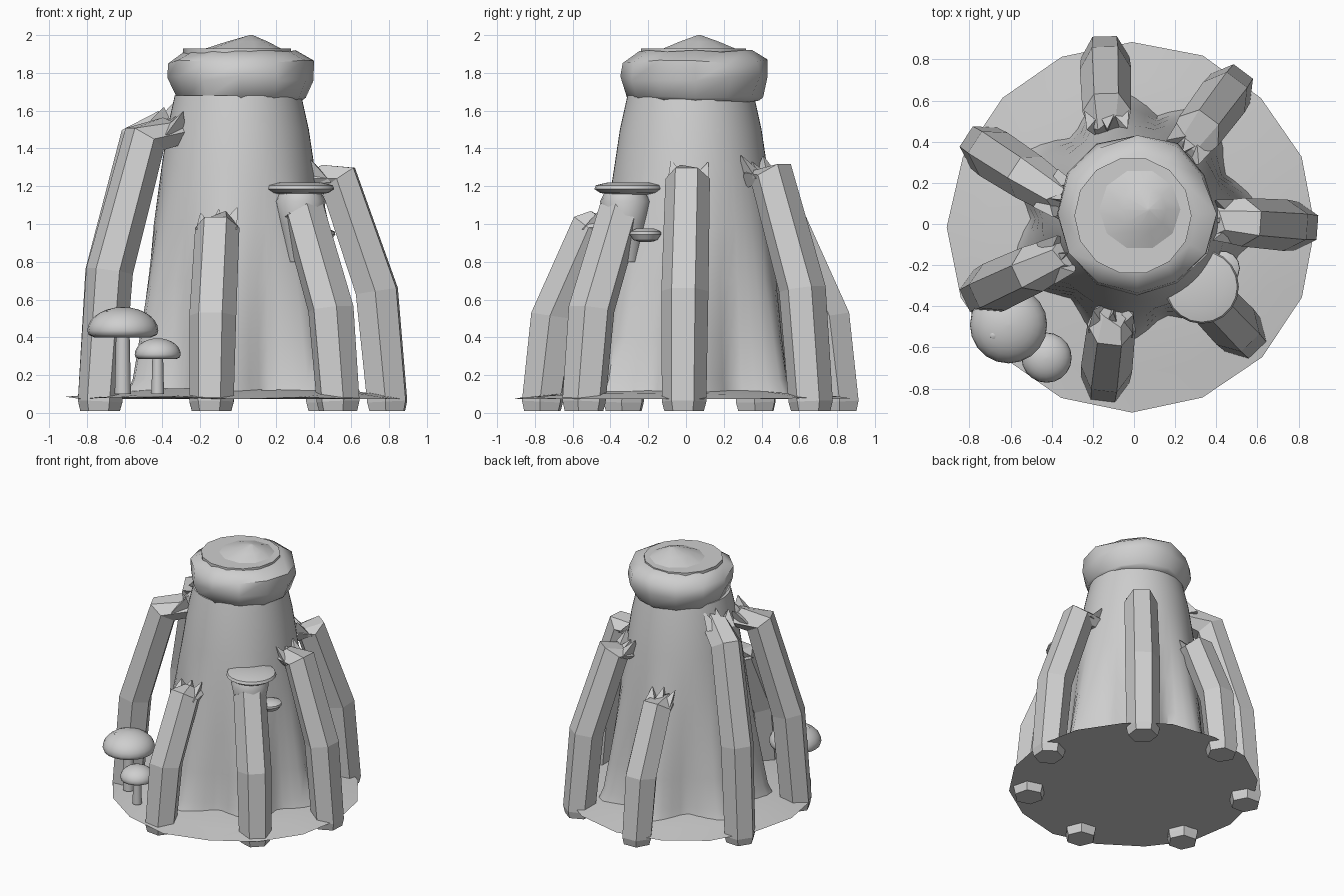
import bpy, bmesh, math, random
from mathutils import Vector

cube = bpy.data.objects.get("Cube")
if cube:
    bpy.data.objects.remove(cube, do_unlink=True)
random.seed(4)

GREY = (0.62, 0.62, 0.62, 1)
grey = bpy.data.materials.new("plain grey")
grey.use_nodes = True
grey.diffuse_color = GREY
grey.node_tree.nodes["Principled BSDF"].inputs["Base Color"].default_value = GREY
UP = Vector((0, 0, 1))

# name, foot position, end position, knee height, end height
LEGS = [
    ("left_leg", (0.79, -0.01), (0.38, 0.02), 1.29, 1.23),
    ("back_left_leg", (0.47, 0.66), (0.23, 0.34), 1.31, 1.25),
    ("back_leg", (-0.14, 0.81), (-0.13, 0.45), 1.03, 0.98),
    ("back_right_leg", (-0.73, 0.37), (-0.33, 0.11), 1.49, 1.53),
    ("front_right_leg", (-0.73, -0.33), (-0.32, -0.14), 1.5, 1.48),
    ("front_leg", (-0.14, -0.76), (-0.1, -0.42), 1.03, 0.98),
    ("front_left_leg", (0.53, -0.54), (0.28, -0.28), 1.1, 1.05),
]


def skin(name, rings, smooth=None):
    """Join equal rings of points into a tube and close its ends."""
    bm = bmesh.new()
    loops = [[bm.verts.new(p) for p in ring] for ring in rings]
    n = len(loops[0])
    for a, b in zip(loops, loops[1:]):
        for i in range(n):
            j = (i + 1) % n
            bm.faces.new((a[i], a[j], b[j], b[i]))
    bm.faces.new(loops[0][::-1])
    bm.faces.new(loops[-1])
    bmesh.ops.recalc_face_normals(bm, faces=bm.faces)
    mesh = bpy.data.meshes.new(name)
    bm.to_mesh(mesh)
    bm.free()
    mesh.materials.append(grey)
    obj = bpy.data.objects.new(name, mesh)
    bpy.context.collection.objects.link(obj)
    if smooth:
        bpy.ops.object.select_all(action="DESELECT")
        obj.select_set(True)
        bpy.context.view_layer.objects.active = obj
        bpy.ops.object.shade_smooth_by_angle(angle=math.radians(smooth))


def lathe(name, centre, profile, sides, smooth=40, wobble=0.0, lean=0.0):
    """Turn (radius, z) pairs round a centre; the outline may be uneven or lean along x."""
    top = profile[-1][1]
    rings = []
    for r, z in profile:
        ring = []
        for i in range(sides):
            a = math.tau * i / sides
            k = r * (1 + random.uniform(-wobble, wobble))
            dz = random.uniform(-wobble, wobble) * r
            ring.append((centre[0] + lean * (top - z) + k * math.cos(a),
                         centre[1] + k * math.sin(a), z + dz))
        rings.append(ring)
    skin(name, rings, smooth)


# Trunk with buttresses swelling out behind each leg near the ground
bearings = [math.atan2(foot[1], foot[0]) for _, foot, *_ in LEGS]
trunk = []
for r, z, swell in [(0.5, 0.09, 0.16), (0.485, 0.18, 0.13), (0.475, 0.4, 0.095),
                    (0.46, 0.7, 0.05), (0.445, 1.0, 0.01), (0.405, 1.3, 0),
                    (0.375, 1.5, 0), (0.335, 1.68, 0)]:
    ring = []
    for i in range(56):
        a = math.tau * i / 56
        near = max(math.cos(a - b) for b in bearings)
        k = r + swell * max(0, 1 - math.acos(min(1, near)) / 0.45)
        ring.append((k * math.cos(a), 0.025 + k * math.sin(a), z))
    trunk.append(ring)
skin("trunk", trunk, 45)

# Ground disc, gently rising to the trunk, flat underneath
lathe("ground", (-0.01, -0.015), [(0.895, 0.08), (0.72, 0.1), (0.5, 0.125)],
      16, smooth=40, wobble=0.01)

# Lumpy collar and the low mound on top
lathe("collar", (0.015, 0.05),
      [(0.325, 1.655), (0.35, 1.67), (0.385, 1.77), (0.375, 1.86), (0.29, 1.92)],
      12, smooth=50, wobble=0.035)
lathe("crown_rim", (-0.005, 0.04), [(0.285, 1.86), (0.285, 1.93), (0.25, 1.93)], 14, smooth=30)
lathe("crown_mound", (0.07, 0.07), [(0.21, 1.925), (0.11, 1.965), (0.008, 2.0)],
      10, smooth=30, lean=-0.6)


# Hexagonal legs: foot, shin, bent knee, splintered end inside the trunk
def leg(name, foot, aim, height, end):
    foot = Vector((*foot, 0))
    inward = Vector((*aim, 0)) - foot
    reach = inward.length
    inward.normalize()
    side = UP.cross(inward)
    # each row: distance inward, height, radius, tilt of the ring
    rows = [(0.0, 0.01, 0.105, 0.0), (0.0, 0.06, 0.118, 0.05),
            (0.055, height * 0.5, 0.125, 0.15),
            (0.26, height - 0.05, 0.118, 0.6),
            (reach, end, 0.09, 0.9)]
    rings = []
    for k, (d, z, r, tilt) in enumerate(rows):
        centre = foot + inward * d + UP * z
        out = -inward * math.cos(tilt) + UP * math.sin(tilt)
        ring = []
        for i in range(6):
            a = math.tau * (i + 0.5) / 6
            p = centre + out * (r * math.cos(a)) + side * (r * math.sin(a))
            if k == len(rows) - 1:
                p += inward * random.uniform(-0.04, 0.04) + UP * random.uniform(-0.04, 0.03)
            ring.append(p)
        rings.append(ring)
    skin(name, rings)
    # broad overlapping splinters lying against the bark
    for s in (-0.055, 0.0, 0.055):
        base = foot + inward * (reach - 0.12) + side * s + UP * (end - 0.01)
        tip = base + inward * 0.11 + side * s * 0.8 + UP * random.uniform(0.09, 0.13)
        root = [base + side * 0.055, base - side * 0.055, base + inward * 0.14]
        skin(name + "_splinter", [root, [tip + (p - tip) * 0.04 for p in root]])


for spec in LEGS:
    leg(*spec)


# Domed mushrooms on the ground
def mushroom(name, x, y, r, low, top, stem):
    h = top - low
    dome = [(r * math.cos(t), low + h * 0.22 + h * 0.78 * math.sin(t))
            for t in [math.pi / 2 * i / 7 for i in range(7)]]
    lathe(name + "_cap", (x, y),
          [(stem, low + 0.02), (r * 0.8, low), (r * 0.96, low + h * 0.08)] + dome + [(0.004, top)],
          20, smooth=50)
    lathe(name + "_stem", (x, y), [(stem * 1.2, 0.1), (stem, low + 0.03)], 10)


mushroom("large_mushroom", -0.61, -0.49, 0.188, 0.4, 0.56, 0.036)
mushroom("small_mushroom", -0.425, -0.65, 0.122, 0.285, 0.395, 0.028)
lathe("cap_wart", (-0.68, -0.54), [(0.022, 0.5), (0.02, 0.54), (0.008, 0.547)], 10)

# Flat shelf mushrooms against the trunk, the upper one on a broad stalk
lathe("upper_shelf", (0.33, -0.305),
      [(0.1, 1.155), (0.15, 1.165), (0.18, 1.185), (0.172, 1.205), (0.11, 1.22)],
      20, smooth=50)
lathe("upper_shelf_stalk", (0.33, -0.32),
      [(0.07, 0.8), (0.11, 1.0), (0.135, 1.12), (0.11, 1.17)], 16, smooth=60)
lathe("lower_shelf", (0.43, -0.215),
      [(0.03, 0.905), (0.065, 0.915), (0.085, 0.945), (0.083, 0.96), (0.05, 0.975)], 14)
